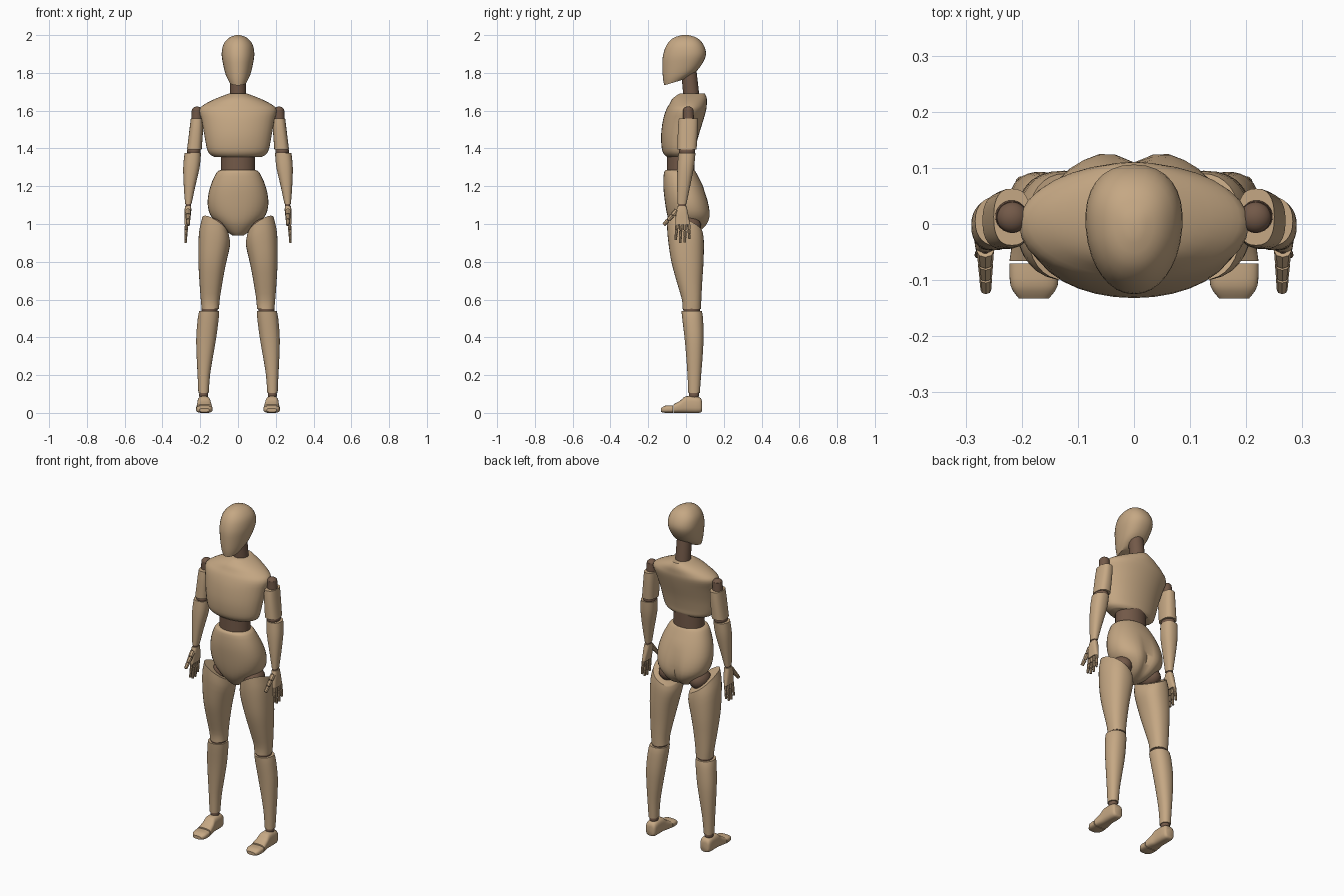
import bpy, bmesh, math
from mathutils import Vector

cube = bpy.data.objects.get("Cube")
if cube:
    bpy.data.objects.remove(cube, do_unlink=True)


def make_material(name, color):
    mat = bpy.data.materials.new(name)
    mat.use_nodes = True
    mat.diffuse_color = color
    mat.node_tree.nodes["Principled BSDF"].inputs["Base Color"].default_value = color
    return mat


WOOD = make_material("light wood", (0.56, 0.39, 0.23, 1))
JOINT = make_material("dark joint", (0.17, 0.1, 0.065, 1))


def finish(name, bm, mat, side=1, angle=40):
    """Turn a bmesh into an object, reflected when side is -1."""
    for v in bm.verts:
        v.co.x *= side
    bmesh.ops.recalc_face_normals(bm, faces=bm.faces)
    mesh = bpy.data.meshes.new(name)
    bm.to_mesh(mesh)
    bm.free()
    mesh.materials.append(mat)
    obj = bpy.data.objects.new(name, mesh)
    bpy.context.collection.objects.link(obj)
    bpy.ops.object.select_all(action="DESELECT")
    obj.select_set(True)
    bpy.context.view_layer.objects.active = obj
    bpy.ops.object.shade_smooth_by_angle(angle=math.radians(angle))
    return obj


def smooth_rings(rings, steps):
    """Insert spline-interpolated rings between the given ones."""
    out = []
    for i in range(len(rings) - 1):
        a, b = rings[i], rings[i + 1]
        before = rings[max(i - 1, 0)]
        after = rings[min(i + 2, len(rings) - 1)]
        for s in range(steps):
            t = s / steps
            out.append([0.5 * (2 * q + (r - p) * t + (2 * p - 5 * q + 4 * r - w) * t * t
                               + (3 * q - p - 3 * r + w) * t ** 3)
                        for p, q, r, w in zip(before, a, b, after)])
    return out + [list(rings[-1])]


def loft(rings, power=2, tilt=(0, 0), egg=0, along_y=False, sides=32, steps=3):
    """Skin rings of (position, x min, x max, depth min, depth max)."""
    bm = bmesh.new()
    rings = smooth_rings(rings, steps)
    loops = []
    for i, (pos, x0, x1, d0, d1) in enumerate(rings):
        fade = (1 - i / (len(rings) - 1)) ** 2
        loop = []
        for k in range(sides):
            a = math.tau * k / sides
            c, s = math.cos(a), math.sin(a)
            u = math.copysign(abs(c) ** (2 / power), c) * (1 + egg * s) * (x1 - x0) / 2
            w = math.copysign(abs(s) ** (2 / power), s) * (d1 - d0) / 2
            x, d = (x0 + x1) / 2 + u, (d0 + d1) / 2 + w
            p = pos + fade * (tilt[0] * u + tilt[1] * w)
            loop.append(bm.verts.new((x, p, d) if along_y else (x, d, p)))
        loops.append(loop)
    for lo, hi in zip(loops, loops[1:]):
        for k in range(sides):
            n = (k + 1) % sides
            bm.faces.new((lo[k], lo[n], hi[n], hi[k]))
    bm.faces.new(loops[0])
    bm.faces.new(loops[-1])
    return bm


def centred(rows):
    return [(z, -w, w, y0, y1) for z, w, y0, y1 in rows]


def rod(name, start, end, r0, r1, mat, side=1, sides=12):
    """Tapered rod between two points."""
    a, b = Vector(start), Vector(end)
    bm = bmesh.new()
    bmesh.ops.create_cone(bm, cap_ends=True, segments=sides, radius1=r0, radius2=r1,
                          depth=(b - a).length)
    bm.transform((b - a).to_track_quat("Z", "Y").to_matrix().to_4x4())
    bmesh.ops.translate(bm, verts=bm.verts, vec=(a + b) / 2)
    return finish(name, bm, mat, side)


def ball(name, center, size, mat, side):
    bm = bmesh.new()
    bmesh.ops.create_uvsphere(bm, u_segments=20, v_segments=12, radius=1)
    bmesh.ops.scale(bm, verts=bm.verts, vec=size)
    bmesh.ops.translate(bm, verts=bm.verts, vec=center)
    return finish(name, bm, mat, side)


# Head and neck
finish("head", loft(centred([
    (1.75, .045, -.115, -.01), (1.79, .065, -.122, .055), (1.85, .08, -.125, .095),
    (1.9, .086, -.122, .106), (1.95, .077, -.103, .09), (1.985, .048, -.068, .058),
    (2, .012, -.02, .012)]), power=2.2, tilt=(0, .3), egg=.12), WOOD)
rod("neck", (0, .032, 1.64), (0, .012, 1.84), .043, .04, JOINT, sides=24)

# Chest, waist and pelvis
finish("chest", loft(centred([
    (1.355, .125, -.1, .035), (1.37, .15, -.117, .045), (1.4, .165, -.128, .05),
    (1.47, .178, -.132, .067), (1.55, .193, -.122, .092), (1.605, .205, -.105, .107),
    (1.635, .175, -.088, .11), (1.665, .115, -.07, .11), (1.69, .05, -.035, .1)]),
    power=2), WOOD)
finish("waist", loft(centred([(1.26, .09, -.1, .045), (1.38, .09, -.1, .045)])), JOINT)
pelvis = loft(centred([
    (1.285, .095, -.108, .045), (1.27, .115, -.117, .055), (1.2, .146, -.12, .09),
    (1.12, .161, -.112, .12), (1.05, .148, -.1, .133), (1, .105, -.085, .12),
    (.96, .06, -.06, .085), (.94, .03, -.04, .04)]), power=2.2)
for v in pelvis.verts:
    if v.co.y > 0:
        depth = min(max((1.2 - v.co.z) / .15, 0), 1)
        v.co.y -= .025 * depth * math.exp(-(v.co.x / .03) ** 2)
finish("pelvis", pelvis, WOOD)

for side, label in ((1, "left"), (-1, "right")):

    def part(name, rings, **shape):
        finish(f"{label}_{name}", loft(rings, **shape), WOOD, side)

    def joint(name, center, size):
        ball(f"{label}_{name}", center, size, JOINT, side)

    # Leg
    joint("hip", (.1, .01, .99), (.055, .07, .055))
    part("thigh", [
        (.985, .05, .19, -.1, .09), (.92, .042, .207, -.098, .095),
        (.8, .065, .21, -.08, .092), (.7, .082, .205, -.052, .086),
        (.6, .097, .197, -.022, .081), (.55, .1, .192, -.018, .079)],
        power=2.3, tilt=(.6, -.4))
    joint("knee", (.15, .03, .548), (.043, .045, .04))
    part("shin", [
        (.54, .1, .205, -.024, .084), (.5, .102, .213, -.02, .09),
        (.4, .115, .221, -.008, .093), (.3, .132, .219, .001, .088),
        (.2, .148, .214, .008, .08), (.105, .155, .21, .012, .073)], power=2.2)
    joint("ankle", (.182, .042, .095), (.024, .027, .03))
    part("foot", [
        (.085, .157, .203, .01, .06), (.07, .147, .213, 0, .084),
        (0, .145, .215, 0, .088), (-.03, .14, .217, 0, .065),
        (-.066, .135, .222, 0, .045)], power=3, along_y=True)
    part("toes", [
        (-.07, .135, .222, 0, .04), (-.11, .136, .22, 0, .038),
        (-.133, .152, .205, .005, .024)], power=3, along_y=True)

    # Arm
    rod(f"{label}_shoulder", (.22, .015, 1.5), (.217, .012, 1.605), .03, .028, JOINT, side, 20)
    joint("shoulder_cap", (.217, .012, 1.6), (.028, .028, .022))
    part("upper_arm", [
        (1.558, .185, .25, -.038, .063), (1.5, .185, .257, -.043, .062),
        (1.395, .192, .27, -.045, .056)], power=2.5)
    joint("elbow", (.234, .005, 1.385), (.036, .043, .03))
    part("forearm", [
        (1.375, .196, .283, -.04, .05), (1.3, .203, .29, -.046, .042),
        (1.2, .226, .287, -.047, .022), (1.105, .246, .28, -.044, .002)], power=2.3)
    joint("wrist", (.263, -.021, 1.1), (.014, .02, .016))
    part("palm", [
        (1.095, .248, .28, -.045, .003), (1.06, .248, .284, -.053, .01),
        (.998, .258, .284, -.056, .022)], power=3)

    # Fingers: wooden segments on thin dark pins
    for i, tip in enumerate((.915, .9, .902, .922)):
        y = -.047 + i * .0205
        top, bottom = Vector((.272, y, 1)), Vector((.278, y + .004 * (i - 2), tip))
        rod(f"{label}_finger_pin_{i + 1}", top, bottom, .005, .004, JOINT, side, 8)
        for s in range(3):
            rod(f"{label}_finger_{i + 1}_segment_{s + 1}", top.lerp(bottom, s / 3 + .04),
                top.lerp(bottom, (s + 1) / 3), .0095 - s * .001, .0085 - s * .001, WOOD, side, 8)

    # Thumb
    base, tip = Vector((.265, -.045, 1.075)), Vector((.264, -.118, .995))
    rod(f"{label}_thumb_pin", base, tip, .007, .005, JOINT, side, 8)
    for s in range(3):
        rod(f"{label}_thumb_segment_{s + 1}", base.lerp(tip, s / 3 + .04),
            base.lerp(tip, (s + 1) / 3), .0155 - s * .002, .0135 - s * .002, WOOD, side, 8)
